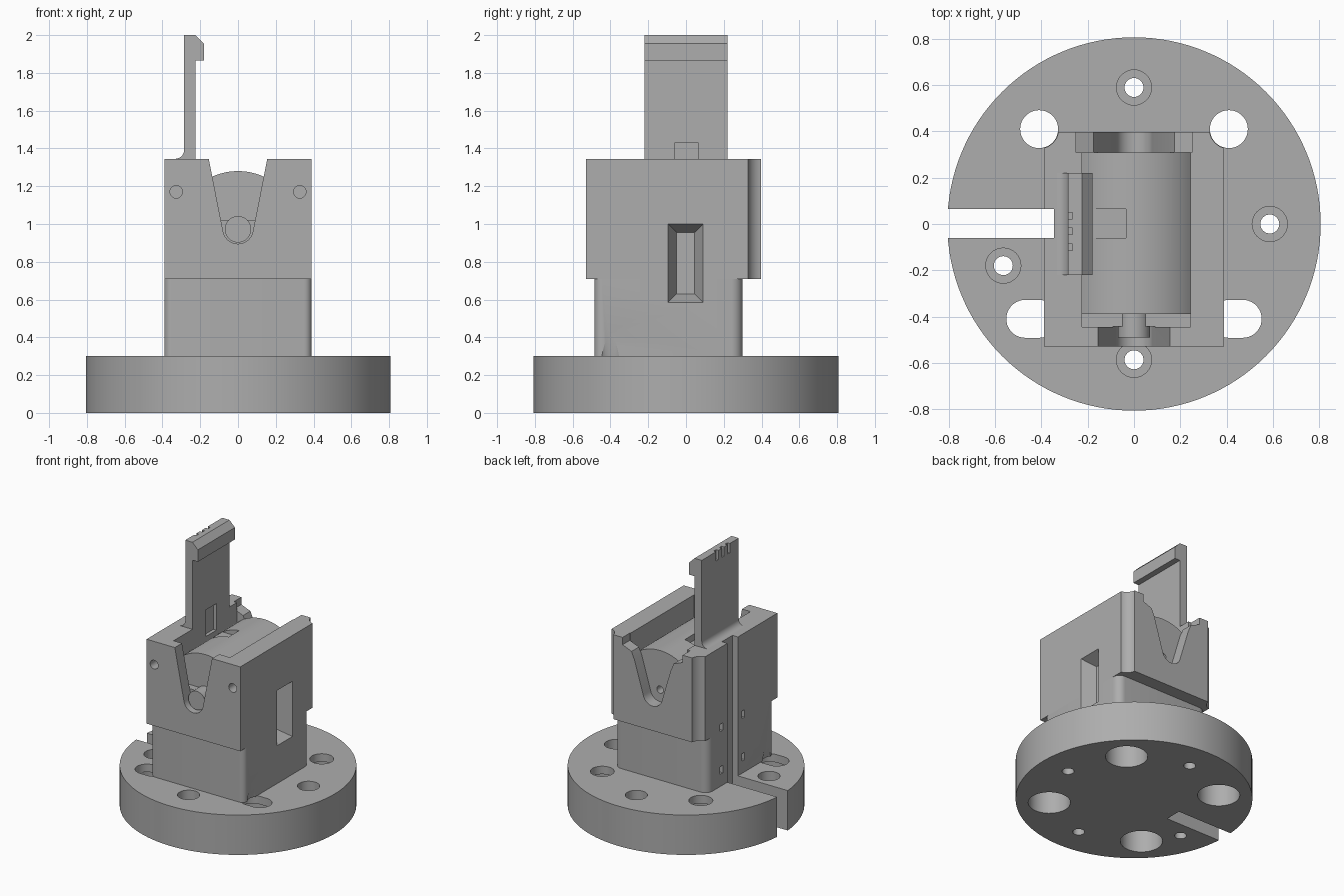
import bpy, bmesh, math

if "Cube" in bpy.data.objects:
    bpy.data.objects.remove(bpy.data.objects["Cube"])

grey = bpy.data.materials.new("plain_grey")
grey.diffuse_color = (0.42, 0.42, 0.42, 1)
grey.use_nodes = True
grey.node_tree.nodes["Principled BSDF"].inputs["Base Color"].default_value = grey.diffuse_color


def prism(name, pts, axis, a, b, top_pts=None):
    """Extrude a 2D outline along an axis; top_pts gives a tapered far end."""
    def place(p, d):
        u, v = p
        return {"x": (d, u, v), "y": (u, d, v), "z": (u, v, d)}[axis]
    bm = bmesh.new()
    lo = [bm.verts.new(place(p, a)) for p in pts]
    hi = [bm.verts.new(place(p, b)) for p in (top_pts or pts)]
    bm.faces.new(lo)
    bm.faces.new(hi)
    n = len(pts)
    for i in range(n):
        j = (i + 1) % n
        bm.faces.new((lo[i], lo[j], hi[j], hi[i]))
    bmesh.ops.recalc_face_normals(bm, faces=bm.faces)
    me = bpy.data.meshes.new(name)
    bm.to_mesh(me)
    bm.free()
    ob = bpy.data.objects.new(name, me)
    bpy.context.collection.objects.link(ob)
    me.materials.append(grey)
    return ob


def rect(u0, u1, v0, v1):
    return [(u0, v0), (u1, v0), (u1, v1), (u0, v1)]


def arc(cu, cv, r, a0, a1, n):
    return [(cu + r * math.cos(math.radians(a0 + (a1 - a0) * i / n)),
             cv + r * math.sin(math.radians(a0 + (a1 - a0) * i / n)))
            for i in range(n + 1)]


def circle(cu, cv, r, n=48):
    return arc(cu, cv, r, 0, 360, n)[:-1]


def box(name, x0, x1, y0, y1, z0, z1):
    return prism(name, rect(x0, x1, y0, y1), "z", z0, z1)


def cut(cutter, *targets):
    """Subtract the cutter from every target, then discard it."""
    cutter.hide_render = True
    for ob in targets:
        m = ob.modifiers.new("cut", "BOOLEAN")
        m.operation = "DIFFERENCE"
        m.solver = "EXACT"
        m.object = cutter
        bpy.context.view_layer.objects.active = ob
        bpy.ops.object.modifier_apply(modifier=m.name)
    bpy.data.objects.remove(cutter, do_unlink=True)


# Round base
base = prism("round_base", circle(0, 0, 0.807, 128), "z", 0, 0.3)

# Lower body with rounded vertical corners
low = (arc(0.35, -0.445, 0.04, -90, 0, 6) + arc(0.33, 0.24, 0.06, 0, 90, 8)
       + arc(-0.33, 0.24, 0.06, 90, 180, 8) + arc(-0.35, -0.445, 0.04, 180, 270, 6))
lower = prism("lower_body", low, "z", 0.3, 0.71)

# Upper body including the back flange
upper = box("upper_body", -0.39, 0.39, -0.53, 0.397, 0.71, 1.345)

# Hooked latch arm with a fillet at its root
arm_pts = ([(-0.225, 1.345), (-0.225, 1.865), (-0.18, 1.865), (-0.18, 1.955),
            (-0.225, 2.0), (-0.285, 2.0)]
           + arc(-0.333, 1.393, 0.048, 0, -90, 8))
arm = prism("latch_arm", arm_pts, "y", -0.22, 0.22)

# Side channel through base and body
cut(box("channel", -1, -0.345, -0.06, 0.065, -0.1, 1.344 + 0.1), base, lower, upper)

# Large fixing holes: bottom counterbores, round at the back, oblong at the front
for s in (-1, 1):
    cut(prism("bore", circle(s * 0.41, 0.41, 0.144), "z", -0.1, 0.24), base)
    cut(prism("bore", circle(s * 0.41, -0.41, 0.144), "z", -0.1, 0.24), base)
    cut(prism("hole", circle(s * 0.41, 0.41, 0.082), "z", 0.2, 0.4), base)
    oblong = arc(0.47, -0.41, 0.082, -90, 90, 20) + arc(0.41, -0.41, 0.082, 90, 270, 20)
    cut(prism("oblong", [(s * u, v) for u, v in oblong], "z", 0.2, 0.4), base)
    # tool clearance in the flange corners and in the front lower corners
    cut(prism("groove", circle(s * 0.41, 0.41, 0.084), "z", 0.6, 1.5), upper)
    cut(prism("clearance", circle(s * 0.452, -0.40, 0.084), "z", 0.25, 0.45,
              circle(s * 0.452, -0.40, 0.058)), lower)

# Small countersunk holes
for x, y in ((0, 0.59), (0.587, 0), (-0.565, -0.18), (0, -0.587)):
    cut(prism("small_hole", circle(x, y, 0.041, 32), "z", -0.1, 0.4), base)
    cut(prism("small_bore", circle(x, y, 0.076, 32), "z", 0.12, 0.4), base)

# Open cavity leaving a domed drum inside
a0 = math.degrees(math.acos(-0.225 / 0.33))
a1 = math.degrees(math.acos(0.245 / 0.33))
dome = arc(0, 0.95, 0.33, a0, a1, 32) + [(0.245, 1.5), (-0.225, 1.5)]
cut(prism("cavity", dome, "y", -0.39, 0.31), upper)
cut(box("front_pocket", -0.225, 0.245, -0.445, -0.389, 1.02, 1.5), upper)

# Front tapered notch and wider back notch, both with round bottoms
bottom = arc(0, 0.975, 0.08, 190, 350, 20)
cut(prism("front_notch", [(0.155, 1.345), (0.155, 1.5), (-0.155, 1.5), (-0.155, 1.345)]
          + bottom, "y", -0.6, -0.444), upper)
cut(prism("back_notch", [(0.15, 1.2), (0.175, 1.26), (0.25, 1.29), (0.25, 1.5),
                         (-0.25, 1.5), (-0.25, 1.29), (-0.175, 1.26), (-0.15, 1.2)]
          + bottom, "y", 0.309, 0.5), upper)

# Drum axle at the front, axle hole at the back
prism("drum_axle", circle(0, 0.972, 0.07, 40), "y", -0.49, -0.38)
cut(prism("axle_hole", circle(0, 0.985, 0.027, 24), "y", 0.2, 0.35), upper)

# Pin holes in the front face
for s in (-1, 1):
    cut(prism("pin_hole", circle(s * 0.327, 1.17, 0.033, 32), "y", -0.6, -0.43), upper)

# Tapered window on the right
cut(prism("window", rect(-0.05, 0.045, 0.63, 0.955), "x", 0.29, 0.39 + 0.02,
          rect(-0.104, 0.099, 0.576, 1.009)), lower, upper)

# Small slots on the left
for y in (-0.125, 0.135):
    for z, part in ((0.42, lower), (0.74, upper)):
        cut(box("slot", -0.5, -0.34, y - 0.015, y + 0.015, z - 0.028, z + 0.028), part)

# Catch pocket in the drum and the arm root
cut(box("catch_pocket", -0.25, -0.035, -0.06, 0.065, 1.23, 1.43), upper, arm)

# Grip grooves at the top of the arm
for y in (-0.1, -0.032, 0.036):
    cut(box("grip", -0.3, -0.265, y - 0.014, y + 0.014, 1.93, 2.1), arm)

# Smooth curved walls, keep edges sharp
for ob in list(bpy.context.collection.objects):
    bpy.ops.object.select_all(action="DESELECT")
    ob.select_set(True)
    bpy.context.view_layer.objects.active = ob
    bpy.ops.object.shade_smooth_by_angle(angle=math.radians(25))
